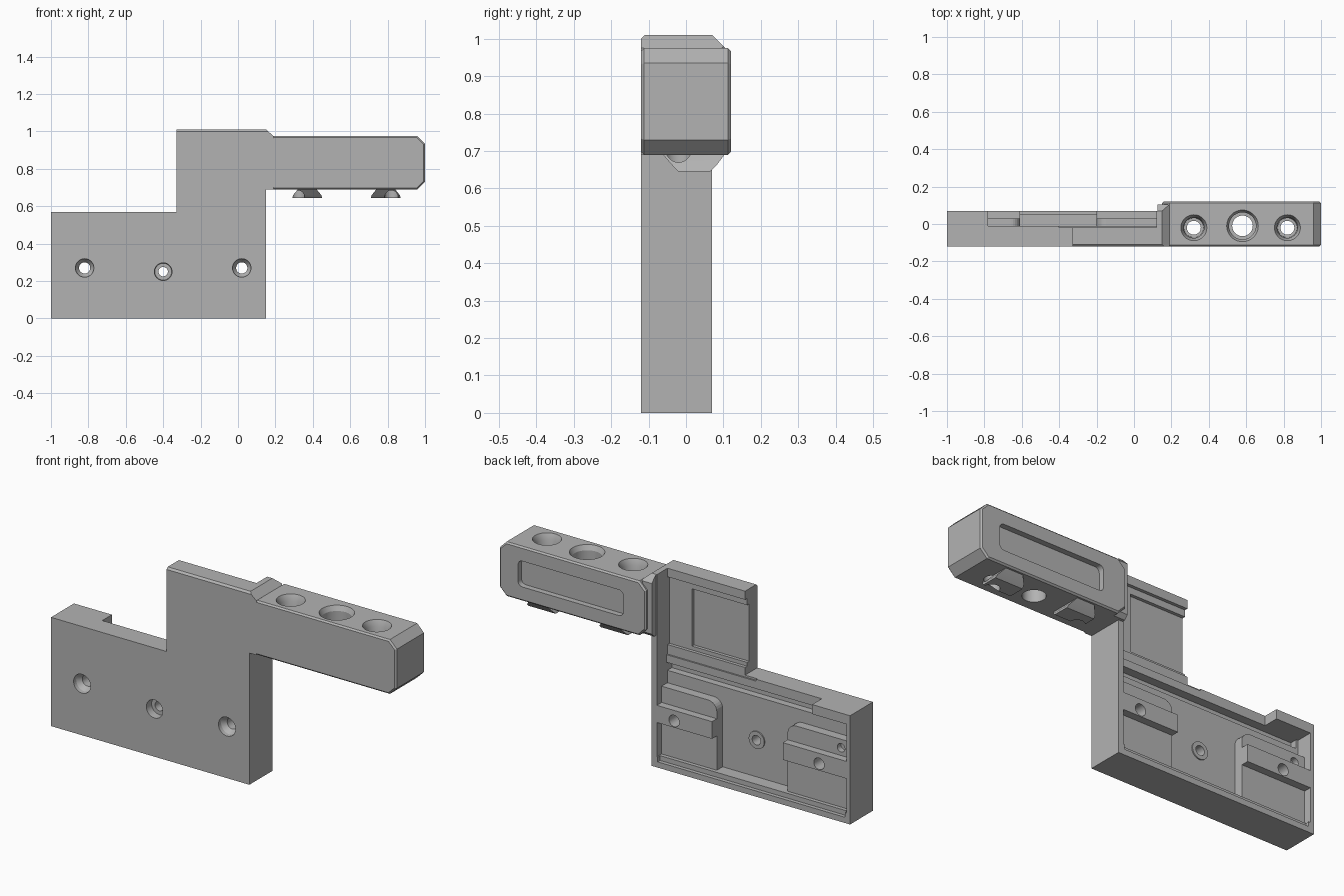
import bpy, bmesh, math
from mathutils import Vector

if "Cube" in bpy.data.objects:
    bpy.data.objects.remove(bpy.data.objects["Cube"])

grey = bpy.data.materials.new("plain_grey")
grey.use_nodes = True
grey.diffuse_color = (0.45, 0.45, 0.45, 1)
grey.node_tree.nodes["Principled BSDF"].inputs["Base Color"].default_value = (0.45, 0.45, 0.45, 1)


def finish(name, bm):
    bmesh.ops.recalc_face_normals(bm, faces=bm.faces)
    mesh = bpy.data.meshes.new(name)
    bm.to_mesh(mesh)
    bm.free()
    mesh.materials.append(grey)
    ob = bpy.data.objects.new(name, mesh)
    bpy.context.collection.objects.link(ob)
    return ob


def place(axis, u, v, w):
    # w runs along the axis; u, v are the other two coordinates in x, y, z order
    return {"x": Vector((w, u, v)), "y": Vector((u, w, v)), "z": Vector((u, v, w))}[axis]


def prism(name, points, axis, lo, hi):
    bm = bmesh.new()
    rings = [[bm.verts.new(place(axis, u, v, w)) for u, v in points] for w in (lo, hi)]
    bm.faces.new(rings[0])
    bm.faces.new(rings[1])
    n = len(points)
    for i in range(n):
        j = (i + 1) % n
        bm.faces.new((rings[0][i], rings[0][j], rings[1][j], rings[1][i]))
    return finish(name, bm)


def box(name, x, y, z):
    return prism(name, [(x[0], z[0]), (x[1], z[0]), (x[1], z[1]), (x[0], z[1])], "y", *y)


def turned(name, axis, u, v, profile, sides=40):
    # stack of rings (w, radius) closed at both ends
    bm = bmesh.new()
    angles = [2 * math.pi * k / sides for k in range(sides)]
    rings = [[bm.verts.new(place(axis, u + r * math.cos(a), v + r * math.sin(a), w)) for a in angles]
             for w, r in profile]
    bm.faces.new(rings[0])
    bm.faces.new(rings[-1])
    for a, b in zip(rings, rings[1:]):
        for k in range(sides):
            m = (k + 1) % sides
            bm.faces.new((a[k], a[m], b[m], b[k]))
    return finish(name, bm)


def rounded(x, z, r, corners=(1, 1, 1, 1), steps=6):
    # rounded rectangle outline, corners in order: low-low, high-low, high-high, low-high
    pts = []
    for k, (cx, cz, sx, sz) in enumerate(((x[0], z[0], 1, 1), (x[1], z[0], -1, 1),
                                          (x[1], z[1], -1, -1), (x[0], z[1], 1, -1))):
        if not corners[k]:
            pts.append((cx, cz))
            continue
        for s in range(steps + 1):
            a = math.pi + math.pi / 2 * (k + s / steps)
            pts.append((cx + sx * r + r * math.cos(a), cz + sz * r + r * math.sin(a)))
    return pts


def apply(ob, mod):
    bpy.context.view_layer.objects.active = ob
    bpy.ops.object.modifier_apply(modifier=mod.name)


def cut(ob, *cutters, operation="DIFFERENCE"):
    for c in cutters:
        mod = ob.modifiers.new("cut", "BOOLEAN")
        mod.operation, mod.solver, mod.object = operation, "EXACT", c
        apply(ob, mod)
        bpy.data.objects.remove(c)


def top_front_chamfer():
    return prism("cutter", [(-.13, .99), (-.1, 1.02), (-.13, 1.02)], "x", -.4, .3)


def screw_hole(x):
    return turned("cutter", "y", x, .27, [(-.13, .05), (-.10, .048), (-.075, .03), (.2, .03)])


# Housing: stepped plate hollowed from the back
housing = prism("housing", [(-1, 0), (.15, 0), (.15, 1.01), (-.33, 1.01), (-.33, .57), (-1, .57)],
                "y", -.12, .07)
cut(housing,
    box("cutter", (-.98, .12), (-.018, .2), (.055, .52)),        # main cavity
    box("cutter", (-.97, .115), (.05, .2), (.03, .2)),           # bottom rim step
    box("cutter", (-.78, .12), (-.01, .2), (.5, .58)),           # open top notch
    box("cutter", (-.97, .12), (-.055, .1), (.475, .52)),        # groove under top edge
    box("cutter", (-.4, .12), (-.018, .2), (.56, 1.1)),          # upper bay
    box("cutter", (-.4, .12), (-.035, .2), (.61, .965)),         # between the lips
    box("cutter", (-.4, -.01), (-.052, .2), (.63, .93)),         # window recess
    top_front_chamfer(), screw_hole(-.82), screw_hole(.02),
    turned("cutter", "y", -.4, .25, [(-.13, .048), (-.08, .045), (-.0799, .025), (.1, .025)]))

# Raised washer ring around the centre hole
ring = turned("centre_ring", "y", -.4, .25, [(-.03, .045), (-.012, .045)])
cut(ring, turned("cutter", "y", -.4, .25, [(-.1, .025), (.1, .025)]))

# Screw mounts inside the cavity: a base pad with a raised bar
for name, x, hole, corners in (("inner_mount", (-.2, .125), .02, (0, 0, 0, 1)),
                               ("outer_mount", (-.985, -.61), -.82, (0, 0, 1, 0))):
    pad = prism(name, rounded(x, (.055, .41), .05, corners), "y", -.03, .03)
    cut(pad, box("cutter", (x[0], x[1]), (.02, .07), (.235, .325)), operation="UNION")
    cut(pad, screw_hole(hole))
    if hole < -.5:
        cut(pad, turned("cutter", "y", -.92, .365, [(0, .022), (.1, .022)]))

# Arm: chamfered bar with a pocket on its back
c = .04
arm = prism("arm", [(.15, .69 + c), (.15 + c, .69), (1 - c, .69), (1, .69 + c), (1, .975 - c),
                    (1 - c, .975), (.15 + c, .975), (.15, .975 - c)], "y", -.12, .12)
bevel = arm.modifiers.new("edge", "BEVEL")
bevel.width, bevel.segments, bevel.limit_method = .008, 1, "ANGLE"
bevel.angle_limit = math.radians(60)
apply(arm, bevel)

# Dovetail feet under the arm
feet = []
for x in (.37, .79):
    bm = bmesh.new()
    levels = [[bm.verts.new((x + sx * w, y, z)) for sx, y in ((-1, a), (1, a), (1, b), (-1, b))]
              for z, w, a, b in ((.645, .08, -.02, .065), (.66, .075, -.035, .08), (.70, .042, -.07, .11))]
    bm.faces.new(levels[0])
    bm.faces.new(levels[-1])
    for lo, hi in zip(levels, levels[1:]):
        for k in range(4):
            m = (k + 1) % 4
            bm.faces.new((lo[k], lo[m], hi[m], hi[k]))
    feet.append(finish("dovetail_foot", bm))


def arm_bores():
    bores = [turned("cutter", "z", x, -.02, [(.6, .037), (.86, .037), (.861, .052), (.945, .055), (.976, .07), (1.1, .07)])
             for x in (.32, .82)]
    bores.append(turned("cutter", "z", .58, -.01, [(.6, .055), (.88, .055), (.881, .072), (.95, .072), (.976, .085), (1.1, .085)]))
    return bores


cut(arm, prism("cutter", rounded((.28, .89), (.765, .9), .025), "y", .09, .2), *arm_bores())
for foot in feet:
    cut(foot, *arm_bores())

# Neck joining arm and housing
neck = prism("neck", [(-.12, .69), (.085, .69), (.105, .71), (.105, .975), (.07, 1.01), (-.12, 1.01)],
             "x", .125, .19)
cut(neck, prism("cutter", [(.15, 1.01), (.2, .9663), (.2, 1.1), (.15, 1.1)], "y", -.2, .2),
    prism("cutter", [(.165, .12), (.2, .085), (.2, .12)], "z", .6, 1.1), top_front_chamfer())

# Smooth bores, crisp edges
bpy.ops.object.select_all(action="DESELECT")
for ob in [housing, ring, arm, neck] + feet:
    ob.select_set(True)
bpy.context.view_layer.objects.active = housing
bpy.ops.object.shade_smooth_by_angle(angle=math.radians(25))
